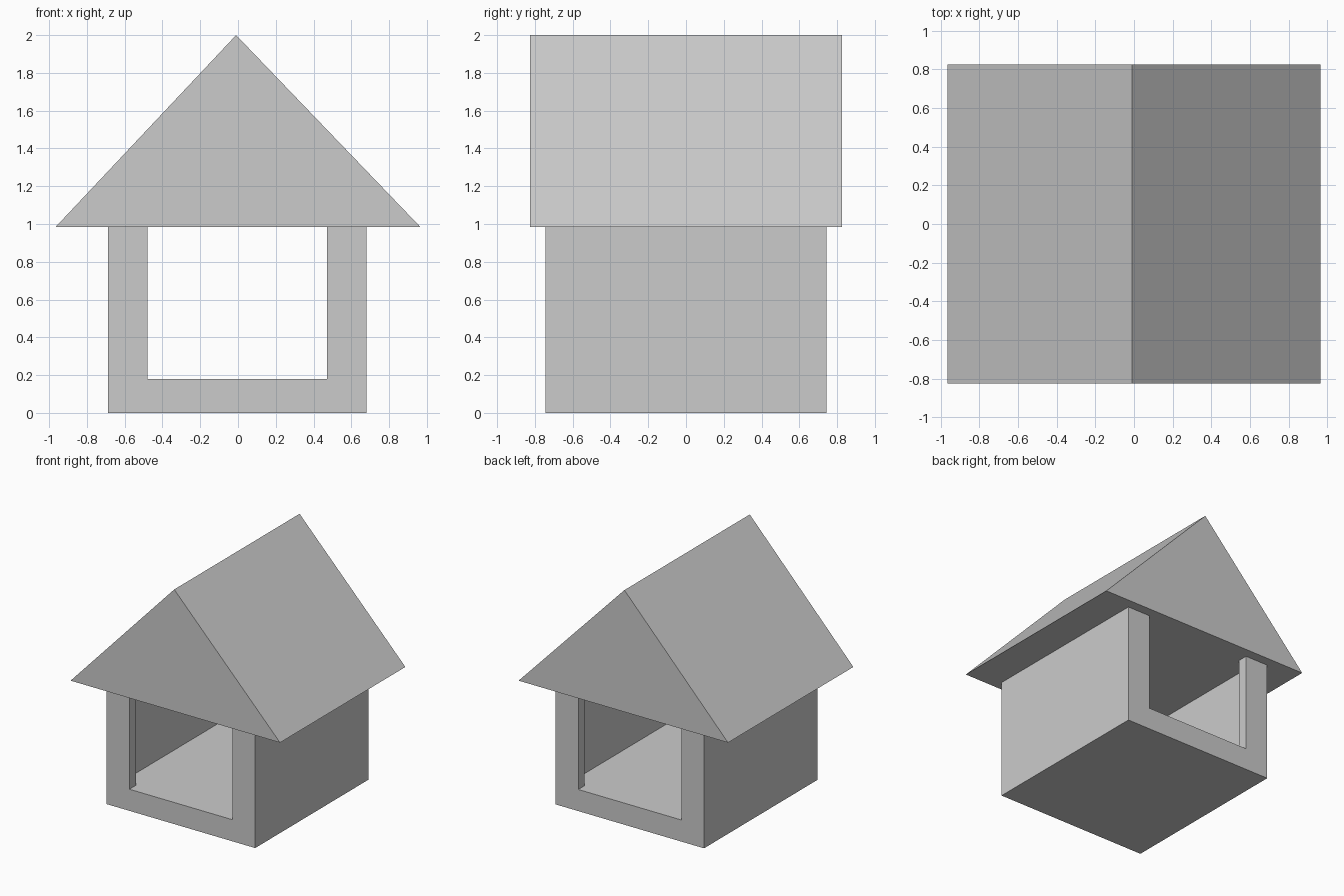
import bpy, bmesh

if "Cube" in bpy.data.objects:
    bpy.data.objects.remove(bpy.data.objects["Cube"])

# One flat grey for the whole model
grey = bpy.data.materials.new("light_grey")
grey.diffuse_color = (0.6, 0.6, 0.6, 1)
grey.use_nodes = True
grey.node_tree.nodes["Principled BSDF"].inputs["Base Color"].default_value = grey.diffuse_color


def prism(name, profile, offset):
    """Closed solid made by sweeping a flat profile along an offset."""
    bm = bmesh.new()
    face = bm.faces.new([bm.verts.new(p) for p in profile])
    swept = bmesh.ops.extrude_face_region(bm, geom=[face])["geom"]
    verts = [v for v in swept if isinstance(v, bmesh.types.BMVert)]
    bmesh.ops.translate(bm, verts=verts, vec=offset)
    bmesh.ops.recalc_face_normals(bm, faces=bm.faces)
    mesh = bpy.data.meshes.new(name)
    bm.to_mesh(mesh)
    bm.free()
    mesh.materials.append(grey)
    obj = bpy.data.objects.new(name, mesh)
    bpy.context.collection.objects.link(obj)
    return obj


CX = -0.004               # the body sits very slightly left of centre
HX, HY = 0.684, 0.745     # half width and depth of the body
WALL = 0.085              # wall thickness
OPEN = 0.475              # half width of the front and back openings
FLOOR, EAVE = 0.18, 0.985

# Body: solid block up to the eaves
body = prism("house_body",
             [(CX + x * HX, y * HY, 0) for x, y in ((-1, -1), (1, -1), (1, 1), (-1, 1))],
             (0, 0, EAVE))

# Room with openings through front and back, as one cross-shaped cutter
ix, iy, oy = HX - WALL, HY - WALL, HY + 0.2
quarter = [(OPEN, oy), (OPEN, iy), (ix, iy)]
right = [(x, -y) for x, y in quarter] + quarter[::-1]
plan = right + [(-x, -y) for x, y in right]
cutter = prism("room_cutter", [(CX + x, y, FLOOR) for x, y in plan], (0, 0, 1.2))
cutter.hide_render = True
cutter.hide_viewport = True

cut = body.modifiers.new("room", 'BOOLEAN')
cut.operation = 'DIFFERENCE'
cut.solver = 'EXACT'
cut.object = cutter

# Roof: solid triangular prism with overhanging eaves
prism("gable_roof",
      [(-0.965, -0.825, EAVE), (0.965, -0.825, EAVE), (-0.01, -0.825, 2.0)],
      (0, 1.65, 0))
